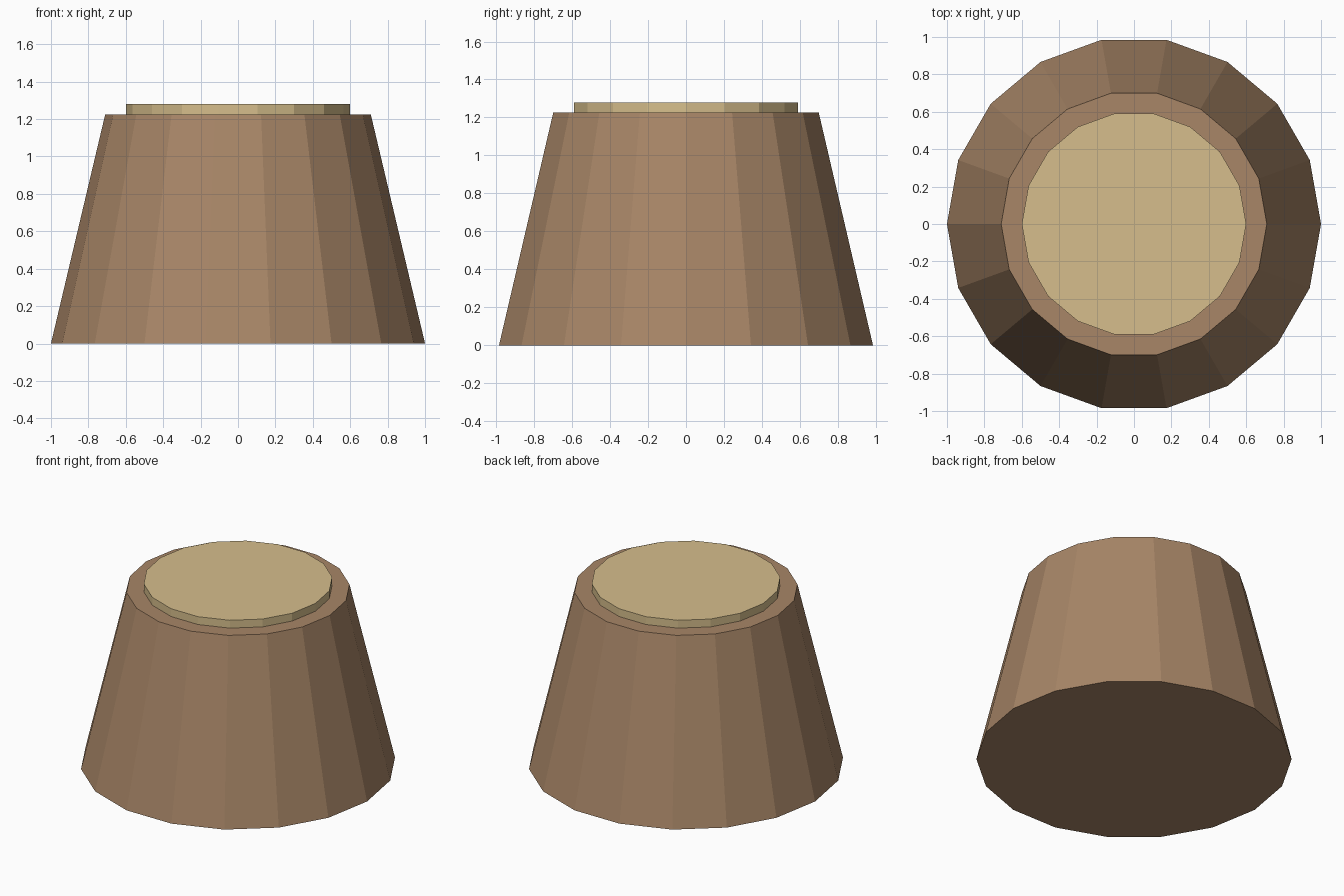
import bpy

if "Cube" in bpy.data.objects:
    bpy.data.objects.remove(bpy.data.objects["Cube"], do_unlink=True)

SIDES = 18


def linear(v):
    v /= 255
    return v / 12.92 if v <= 0.04045 else ((v + 0.055) / 1.055) ** 2.4


def make_material(name, rgb):
    colour = [linear(c) for c in rgb] + [1.0]
    mat = bpy.data.materials.new(name)
    mat.use_nodes = True
    mat.diffuse_color = colour
    bsdf = next(n for n in mat.node_tree.nodes if n.type == "BSDF_PRINCIPLED")
    bsdf.inputs["Base Color"].default_value = colour
    return mat


def frustum(name, bottom_radius, top_radius, z0, z1, mat):
    """Flat-sided cone section with a corner on the +x axis."""
    bpy.ops.mesh.primitive_cone_add(
        vertices=SIDES, radius1=bottom_radius, radius2=top_radius,
        depth=z1 - z0, location=(0, 0, (z0 + z1) / 2))
    obj = bpy.context.object
    obj.name = name
    # The primitive starts on the y axis; a quarter turn puts a corner on x
    obj.rotation_euler.z = 1.5707963
    bpy.ops.object.transform_apply(location=True, rotation=True, scale=True)
    obj.data.materials.append(mat)
    return obj


bark = make_material("bark_brown", (168, 134, 103))
wood = make_material("cut_wood_tan", (214, 190, 140))

# Tapered trunk with a bark rim
frustum("stump_trunk", 1.0, 0.71, 0.0, 1.225, bark)

# Raised disc of cut wood on top
frustum("cut_wood_top", 0.6, 0.6, 1.225, 1.28, wood)
